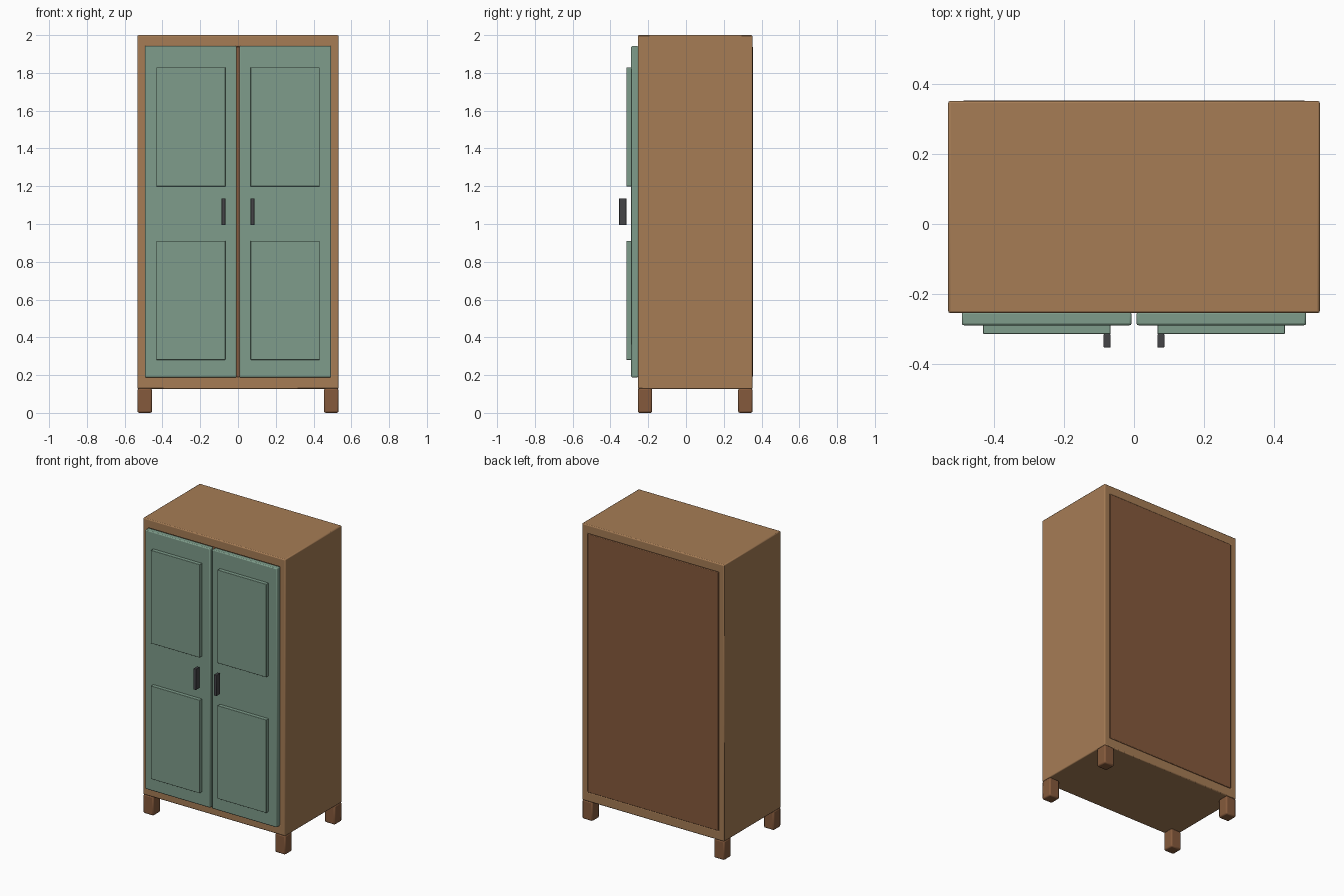
import bpy

if "Cube" in bpy.data.objects:
    bpy.data.objects.remove(bpy.data.objects["Cube"])


def material(name, rgb):
    m = bpy.data.materials.new(name)
    m.diffuse_color = (*rgb, 1)
    m.use_nodes = True
    m.node_tree.nodes["Principled BSDF"].inputs["Base Color"].default_value = m.diffuse_color
    return m


WOOD = material("wood", (0.38, 0.203, 0.091))
DARK = material("dark_wood", (0.235, 0.102, 0.045))
GREEN = material("green_paint", (0.21, 0.335, 0.257))
METAL = material("dark_metal", (0.058, 0.058, 0.064))


def box(name, x, y, z, mat, bevel=0.0):
    """Box given by (min, max) ranges, with an optional bevel."""
    bpy.ops.mesh.primitive_cube_add(size=1)
    ob = bpy.context.object
    ob.name = name
    ob.location = [(a + b) / 2 for a, b in (x, y, z)]
    ob.scale = [b - a for a, b in (x, y, z)]
    bpy.ops.object.transform_apply(location=False, rotation=False, scale=True)
    ob.data.materials.append(mat)
    if bevel:
        add_bevel(ob, bevel)
    return ob


def add_bevel(ob, width):
    mod = ob.modifiers.new("bevel", 'BEVEL')
    mod.width = width
    mod.segments = 2
    bpy.context.view_layer.objects.active = ob
    ob.select_set(True)
    bpy.ops.object.shade_smooth_by_angle()


W, FRONT, BACK = 0.532, -0.255, 0.352

# Carcass: hollow frame, open front and back
carcass = box("carcass", (-W, W), (FRONT, BACK), (0.127, 2.0), WOOD)
cutter = box("carcass_cutter", (-0.49, 0.49), (-1, 1), (0.191, 1.939), WOOD)
cutter.hide_render = True
cut = carcass.modifiers.new("hollow", 'BOOLEAN')
cut.object = cutter
cut.solver = 'EXACT'
bpy.context.view_layer.objects.active = carcass
bpy.ops.object.modifier_apply(modifier=cut.name)
bpy.data.objects.remove(cutter)
add_bevel(carcass, 0.006)

# Back panel set into the frame
box("back_panel", (-0.49, 0.49), (0.33, 0.354), (0.19, 1.94), DARK, 0.004)

for s, side in ((-1, "left"), (1, "right")):
    def span(a, b):
        return tuple(sorted((s * a, s * b)))

    # Door with two raised panels and a handle
    box(f"{side}_door", span(0.007, 0.493), (-0.29, FRONT + 0.003), (0.188, 1.942), GREEN, 0.006)
    for level, z in (("lower", (0.281, 0.911)), ("upper", (1.199, 1.829))):
        box(f"{side}_{level}_panel", span(0.067, 0.432), (-0.315, -0.288), z, GREEN, 0.002)
    box(f"{side}_handle", span(0.067, 0.087), (-0.354, -0.315), (0.994, 1.136), METAL, 0.003)

    # Feet
    for end, y in (("front", (FRONT, FRONT + 0.076)), ("back", (BACK - 0.076, BACK))):
        box(f"{side}_{end}_foot", span(0.455, W), y, (0.0, 0.13), DARK, 0.009)
